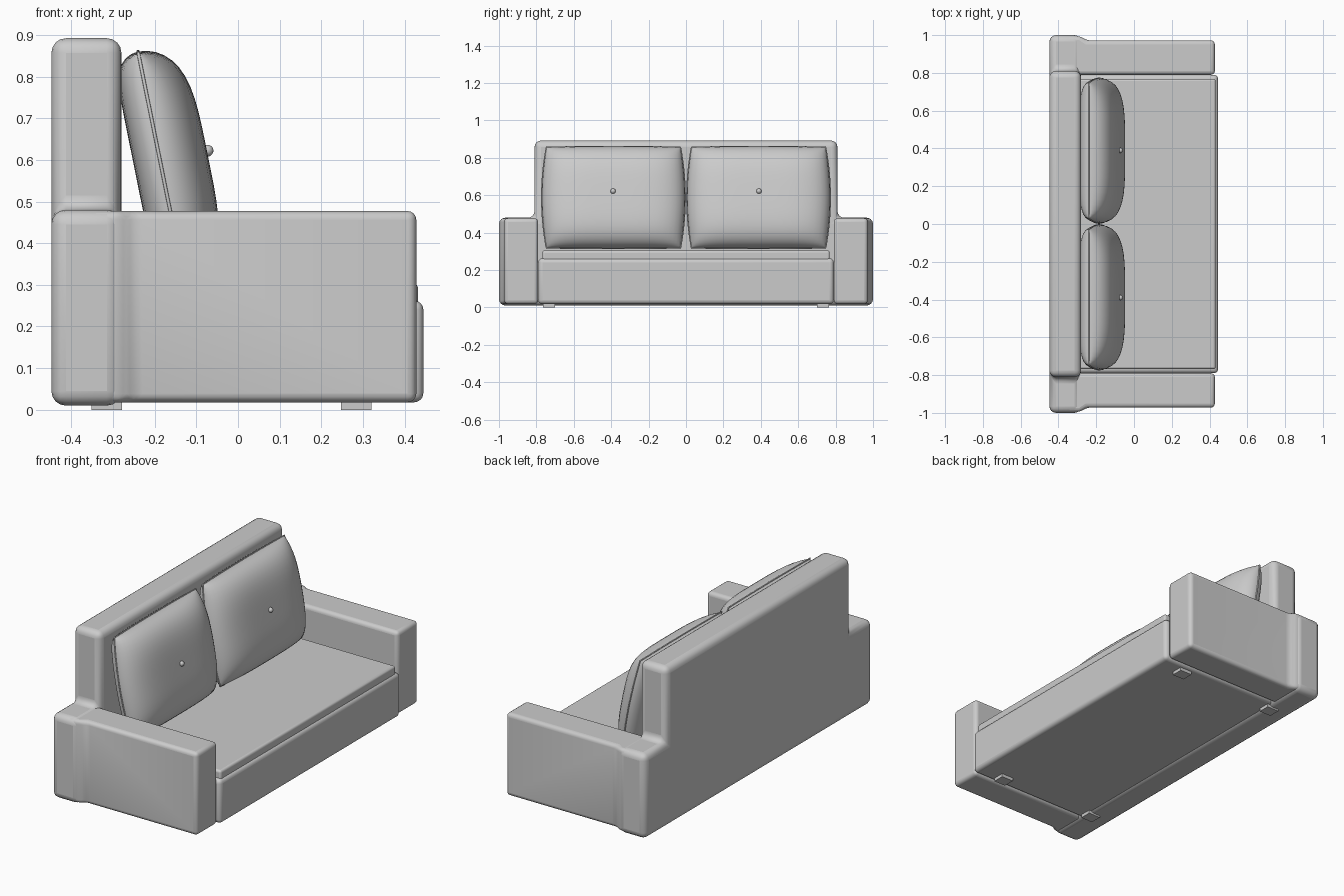
import bpy, bmesh, math
from mathutils import Vector

if "Cube" in bpy.data.objects:
    bpy.data.objects.remove(bpy.data.objects["Cube"])


def finish(bm, name, bevel=0.0, segments=4):
    bmesh.ops.recalc_face_normals(bm, faces=bm.faces)
    me = bpy.data.meshes.new(name)
    bm.to_mesh(me)
    bm.free()
    ob = bpy.data.objects.new(name, me)
    bpy.context.collection.objects.link(ob)
    if bevel:
        m = ob.modifiers.new("Bevel", 'BEVEL')
        m.width, m.segments = bevel, segments
        m.limit_method, m.angle_limit = 'ANGLE', math.radians(25)
    bpy.ops.object.select_all(action='DESELECT')
    ob.select_set(True)
    bpy.context.view_layer.objects.active = ob
    bpy.ops.object.shade_smooth_by_angle(angle=math.radians(40))
    return ob


def prism(name, outline, extrude, bevel=0.0, segments=4):
    bm = bmesh.new()
    f = bm.faces.new([bm.verts.new(p) for p in outline])
    r = bmesh.ops.extrude_face_region(bm, geom=[f])
    bmesh.ops.translate(bm, vec=extrude, verts=[v for v in r["geom"] if isinstance(v, bmesh.types.BMVert)])
    return finish(bm, name, bevel, segments)


def box(name, x, y, z, bevel=0.0, segments=4):
    pts = [(x[0], y[0], z[0]), (x[1], y[0], z[0]), (x[1], y[1], z[0]), (x[0], y[1], z[0])]
    return prism(name, pts, (0, 0, z[1] - z[0]), bevel, segments)


# Backrest: one upside-down T slab, wide at arm height
half = [(1.0, 0.01), (1.0, 0.48), (0.81, 0.48), (0.81, 0.892)]
tee = half + [(-y, z) for y, z in reversed(half)]
prism("backrest", [(-0.448, y, z) for y, z in tee], (0.168, 0, 0), 0.035)

# Seat base and the raised seat cushion
box("seat_base", (-0.36, 0.445), (-0.79, 0.79), (0.018, 0.262), 0.022)
box("seat_cushion", (-0.36, 0.432), (-0.768, 0.768), (0.2, 0.304), 0.012)

# Cushion frame: leaning back about 11 degrees
CENTRE = Vector((-0.185, 0, 0.5875))
UP = Vector((-0.198, 0, 0.98))
OUT = Vector((0.98, 0, 0.198))


def pillow_point(u, v, depth, power, cy):
    d = depth * math.sqrt(max(0, 1 - abs(u) ** power) * max(0, 1 - abs(v) ** power))
    p = CENTRE + UP * (0.278 * v * (1 - 0.015 * u * u)) + OUT * d
    p.y = cy + 0.383 * u * (1 - 0.065 * v * v)
    return p


N = 24
STEPS = [math.sin(math.pi * (i / N - 0.5)) for i in range(N + 1)]

for s, side in ((-1, "left"), (1, "right")):
    # Arm, flaring out to meet the backrest
    plan = [(-0.36, 0.79), (0.428, 0.79), (0.428, 0.972), (-0.25, 0.972), (-0.285, 0.995), (-0.36, 0.995)]
    prism(side + "_arm", [(x, s * y, 0.018) for x, y in plan], (0, 0, 0.459), 0.032)

    # Feet
    for x, end in ((-0.352, "back"), (0.247, "front")):
        box(f"{side}_{end}_foot", (x, x + 0.073), sorted((s * 0.70, s * 0.765)), (0, 0.03))

    # Back cushion: bulging front, flatter rear, joined at the seam
    cy = s * 0.388
    bm = bmesh.new()
    for depth, power in ((0.115, 4), (-0.064, 8)):
        g = [[bm.verts.new(pillow_point(u, v, depth, power, cy)) for v in STEPS] for u in STEPS]
        for i in range(N):
            for j in range(N):
                bm.faces.new((g[i][j], g[i + 1][j], g[i + 1][j + 1], g[i][j + 1]))
    bmesh.ops.remove_doubles(bm, verts=bm.verts, dist=0.0004)
    finish(bm, side + "_back_cushion")

    # Piping around the cushion seam
    ring = ([(u, -1) for u in STEPS[:-1]] + [(1, v) for v in STEPS[:-1]]
            + [(-u, 1) for u in STEPS[:-1]] + [(-1, -v) for v in STEPS[:-1]])
    cu = bpy.data.curves.new(side + "_piping", 'CURVE')
    cu.dimensions = '3D'
    cu.bevel_depth, cu.bevel_resolution = 0.004, 2
    sp = cu.splines.new('POLY')
    sp.points.add(len(ring) - 1)
    for p, (u, v) in zip(sp.points, ring):
        p.co = (*pillow_point(u, v, 0, 4, cy), 1)
    sp.use_cyclic_u = True
    bpy.context.collection.objects.link(bpy.data.objects.new(side + "_piping", cu))

    # Button
    bpy.ops.mesh.primitive_uv_sphere_add(segments=16, ring_count=10, radius=0.014,
                                         location=(-0.073, cy + s * 0.002, 0.622))
    bpy.context.object.name = side + "_button"
    bpy.ops.object.shade_smooth()
